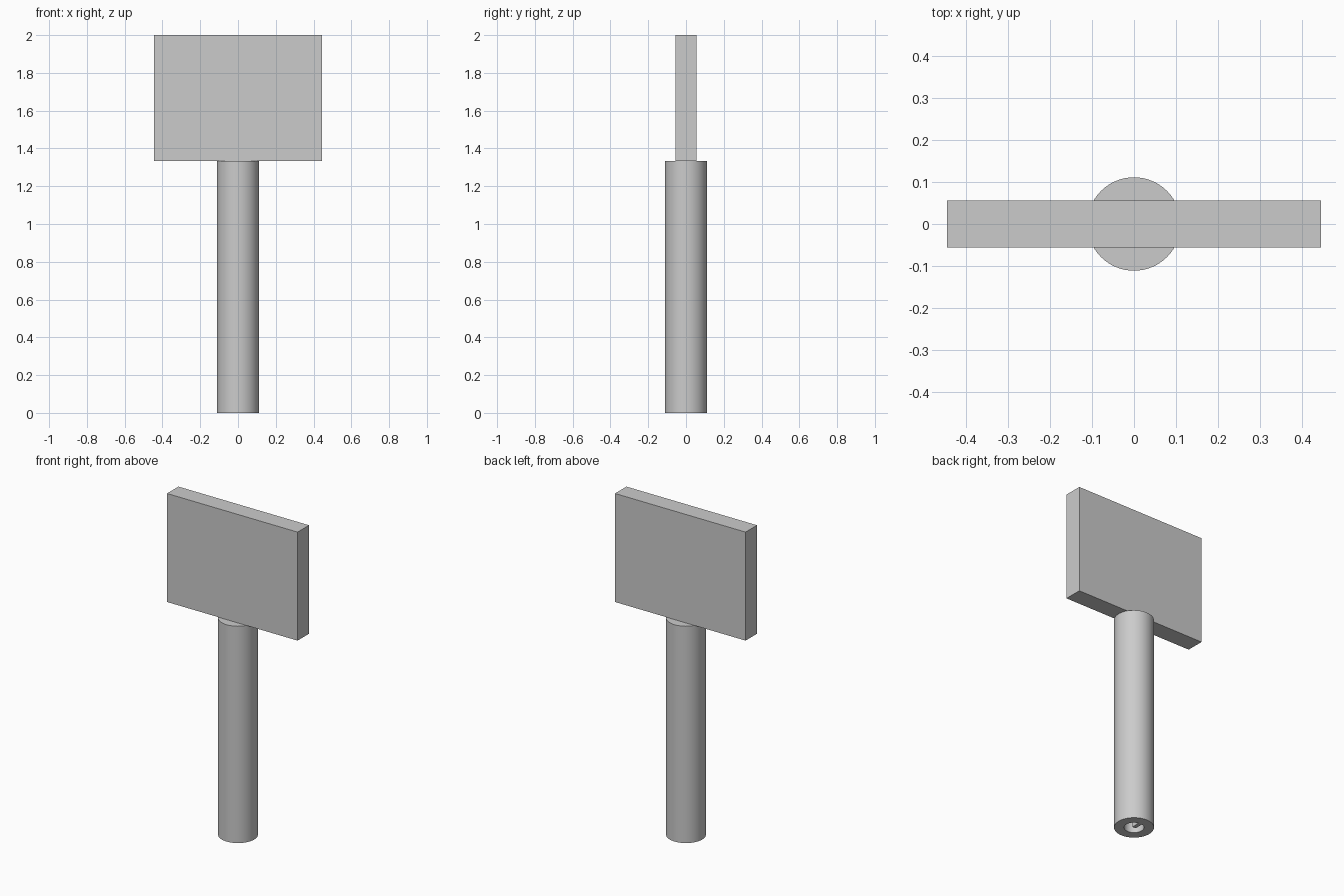
import bpy, bmesh, math

if "Cube" in bpy.data.objects:
    bpy.data.objects.remove(bpy.data.objects["Cube"])

grey = bpy.data.materials.new("plain grey")
grey.diffuse_color = (0.6, 0.6, 0.6, 1)
grey.use_nodes = True
grey.node_tree.nodes["Principled BSDF"].inputs["Base Color"].default_value = grey.diffuse_color


def box(name, x, y, z):
    """Box spanning the given (min, max) ranges."""
    bm = bmesh.new()
    bmesh.ops.create_cube(bm, size=1)
    for v in bm.verts:
        v.co = [r[0] if c < 0 else r[1] for c, r in zip(v.co, (x, y, z))]
    finish(name, bm)


def finish(name, bm):
    bmesh.ops.recalc_face_normals(bm, faces=bm.faces)
    mesh = bpy.data.meshes.new(name)
    bm.to_mesh(mesh)
    bm.free()
    mesh.materials.append(grey)
    obj = bpy.data.objects.new(name, mesh)
    bpy.context.collection.objects.link(obj)
    return obj


R, BORE, DEPTH, TOP = 0.111, 0.0555, 0.44, 1.333

# shaft: turned profile with a blind bore in the bottom end
profile = [(0, TOP), (R, TOP), (R, 0), (BORE, 0), (BORE, DEPTH), (0, DEPTH)]
bm = bmesh.new()
verts = [bm.verts.new((r, 0, z)) for r, z in profile]
edges = [bm.edges.new(pair) for pair in zip(verts, verts[1:])]
bmesh.ops.spin(bm, geom=verts + edges, cent=(0, 0, 0), axis=(0, 0, 1),
               angle=math.tau, steps=64)
bmesh.ops.remove_doubles(bm, verts=bm.verts, dist=1e-5)
shaft = finish("shaft", bm)
bpy.context.view_layer.objects.active = shaft
shaft.select_set(True)
bpy.ops.object.shade_smooth_by_angle(angle=math.radians(30))

# flat grip plate on top of the shaft
box("grip", (-0.444, 0.444), (-0.0555, 0.0555), (TOP, 2.0))

# small tab inside the bore, from the back wall to the centre
box("bore_tab", (-0.012, 0.012), (0, 0.06), (0, DEPTH))
